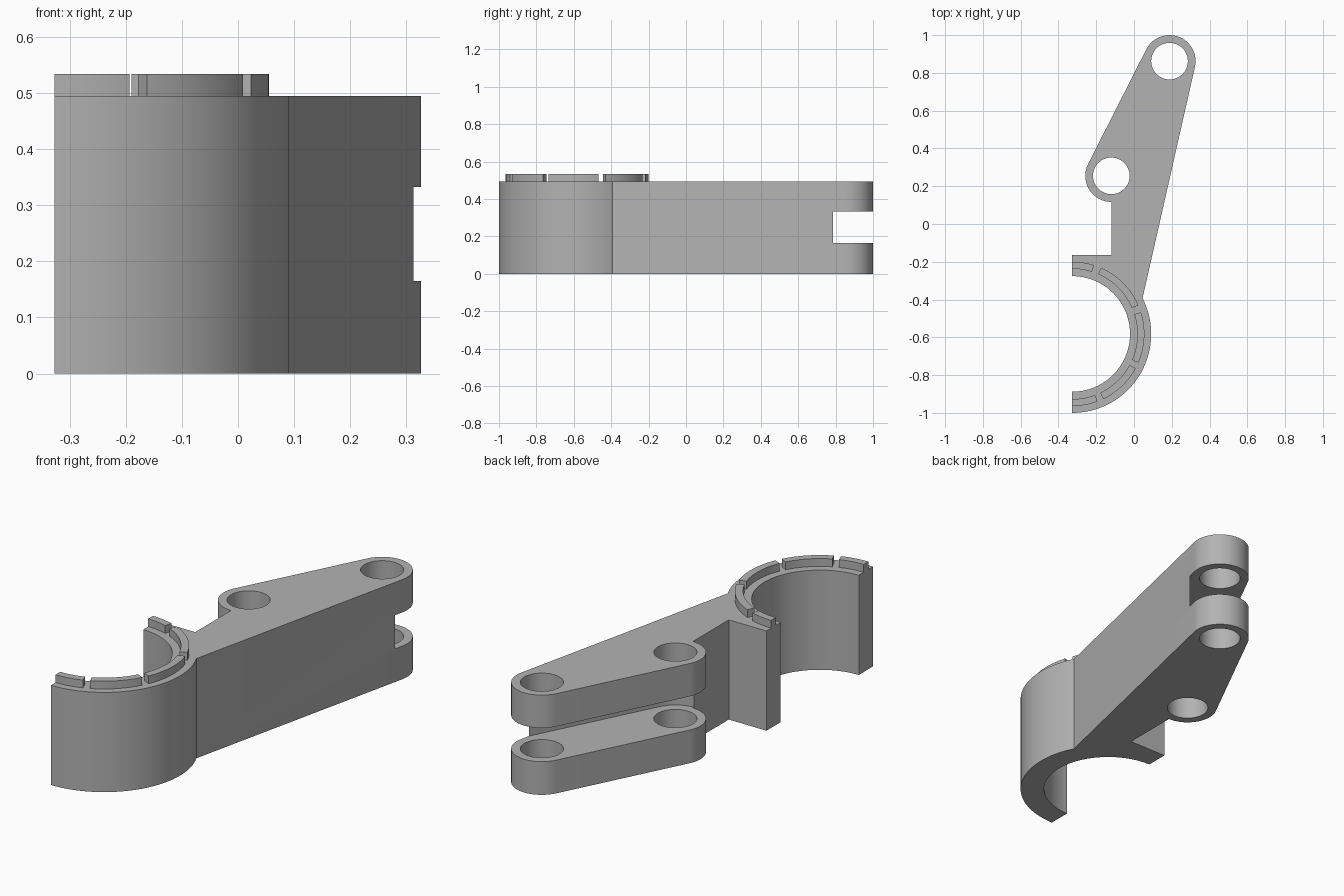
import bpy, bmesh
from math import cos, sin, radians, degrees, atan2, acos, hypot

if "Cube" in bpy.data.objects:
    bpy.data.objects.remove(bpy.data.objects["Cube"], do_unlink=True)

# Single flat material
grey = bpy.data.materials.new("plain grey")
grey.use_nodes = True
COLOUR = (0.45, 0.45, 0.45, 1)
grey.diffuse_color = COLOUR
grey.node_tree.nodes["Principled BSDF"].inputs["Base Color"].default_value = COLOUR

# Main dimensions
CLAMP, R_OUT, R_IN = (-0.327, -0.582), 0.418, 0.306
PIN_A, PIN_B = (0.188, 0.862), (-0.12, 0.255)
R_LUG, R_HOLE, R_SLOT = 0.138, 0.097, 0.145
HEIGHT, SLOT_LOW, SLOT_HIGH, TAB_TOP = 0.495, 0.165, 0.332, 0.534


def arc(centre, radius, start, end, steps):
    """Points along an arc, angles in degrees."""
    angles = [radians(start + (end - start) * i / steps) for i in range(steps + 1)]
    return [(centre[0] + radius * cos(a), centre[1] + radius * sin(a)) for a in angles]


def prism(name, outline, low, high):
    """Extrude a plan outline between two heights."""
    bm = bmesh.new()
    face = bm.faces.new([bm.verts.new((x, y, low)) for x, y in outline])
    top = bmesh.ops.extrude_face_region(bm, geom=[face])["geom"]
    bmesh.ops.translate(bm, vec=(0, 0, high - low),
                        verts=[v for v in top if isinstance(v, bmesh.types.BMVert)])
    bmesh.ops.recalc_face_normals(bm, faces=bm.faces)
    mesh = bpy.data.meshes.new(name)
    bm.to_mesh(mesh)
    bm.free()
    mesh.materials.append(grey)
    obj = bpy.data.objects.new(name, mesh)
    bpy.context.collection.objects.link(obj)
    return obj


def select(obj):
    bpy.ops.object.select_all(action="DESELECT")
    obj.select_set(True)
    bpy.context.view_layer.objects.active = obj


def cut(target, cutter):
    select(target)
    mod = target.modifiers.new("cut", "BOOLEAN")
    mod.operation, mod.solver, mod.object = "DIFFERENCE", "EXACT", cutter
    bpy.ops.object.modifier_apply(modifier=mod.name)
    bpy.data.objects.remove(cutter, do_unlink=True)


# Clamp and arm body outline, with the arm edges tangent to the lugs
JOIN = 27
root = arc(CLAMP, R_OUT, JOIN, JOIN, 1)[0]
dx, dy = root[0] - PIN_A[0], root[1] - PIN_A[1]
right_angle = degrees(atan2(dy, dx) + acos(R_LUG / hypot(dx, dy)))
pin_line = degrees(atan2(PIN_A[1] - PIN_B[1], PIN_A[0] - PIN_B[0]))
left_angle = pin_line + 90

outline = arc(CLAMP, R_OUT, -90, JOIN, 40)
outline += arc(PIN_A, R_LUG, right_angle, left_angle, 32)
outline += arc(PIN_B, R_LUG, left_angle, 270, 24)
outline += [(PIN_B[0], CLAMP[1] + R_OUT), (CLAMP[0], CLAMP[1] + R_OUT)]
outline += arc(CLAMP, R_IN, 90, -90, 56)
body = prism("clamp_arm", outline, 0, HEIGHT)

# Fork slot around both pins, then the pin holes
slot = arc(PIN_A, R_SLOT, pin_line - 90, pin_line + 90, 32)
slot += arc(PIN_B, R_SLOT, pin_line + 90, pin_line + 270, 32)
cut(body, prism("slot_cutter", slot, SLOT_LOW, SLOT_HIGH))
for pin in (PIN_A, PIN_B):
    cut(body, prism("hole_cutter", arc(pin, R_HOLE, 0, 360, 48)[:-1], -0.1, HEIGHT + 0.1))

# Raised tabs along the clamp rim
parts = [body]
spans = [(-90, -69.5), (-64.5, -28.5), (-23.5, 17.5), (23.5, 66.5), (72.5, 90)]
for i, (start, end) in enumerate(spans):
    ring = arc(CLAMP, 0.382, start, end, 12) + arc(CLAMP, 0.345, end, start, 12)
    parts.append(prism(f"rim_tab_{i + 1}", ring, HEIGHT - 0.005, TAB_TOP))

for part in parts:
    select(part)
    bpy.ops.object.shade_smooth_by_angle(angle=radians(25))
